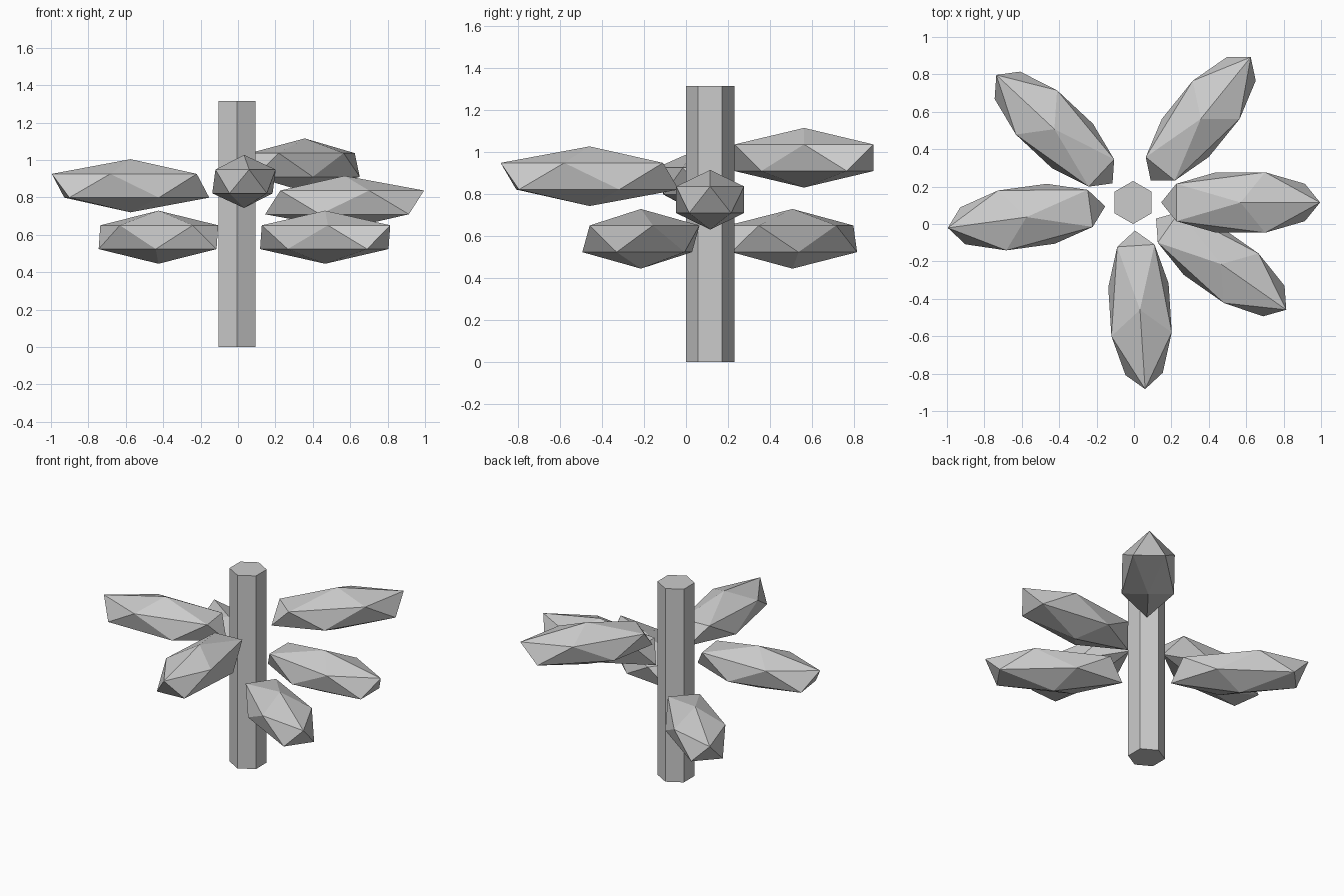
import bpy
from math import cos, sin, radians

cube = bpy.data.objects.get("Cube")
if cube:
    bpy.data.objects.remove(cube, do_unlink=True)

GREY = (0.6, 0.6, 0.6, 1)
mat = bpy.data.materials.new("plain grey")
mat.use_nodes = True
mat.diffuse_color = GREY
mat.node_tree.nodes["Principled BSDF"].inputs["Base Color"].default_value = GREY

TRUNK_X, TRUNK_Y, HEIGHT = -0.005, 0.115, 1.315
REACH = 0.575  # distance from trunk axis to each leaf centre


def finish(name):
    obj = bpy.context.object
    obj.name = name
    obj.data.materials.clear()
    obj.data.materials.append(mat)
    return obj


# Six-sided trunk with corners on the front and back
bpy.ops.mesh.primitive_cylinder_add(
    vertices=6, radius=0.115, depth=HEIGHT, location=(TRUNK_X, TRUNK_Y, HEIGHT / 2))
finish("trunk")


# Faceted leaf clump pointing away from the trunk
def add_leaf(name, angle, height):
    a = radians(angle)
    bpy.ops.mesh.primitive_ico_sphere_add(
        subdivisions=1, radius=1, rotation=(0, 0, a),
        location=(TRUNK_X + REACH * cos(a), TRUNK_Y + REACH * sin(a), height))
    leaf = finish(name)
    leaf.scale = (0.475, 0.19, 0.142)


for name, angle, height in [
    ("leaf_left", 0, 0.773),
    ("leaf_back_left", 51, 0.973),
    ("leaf_back_right", 137, 0.587),
    ("leaf_right", 187.8, 0.862),
    ("leaf_front", -86.3, 0.885),
    ("leaf_front_left", -35, 0.587),
]:
    add_leaf(name, angle, height)
